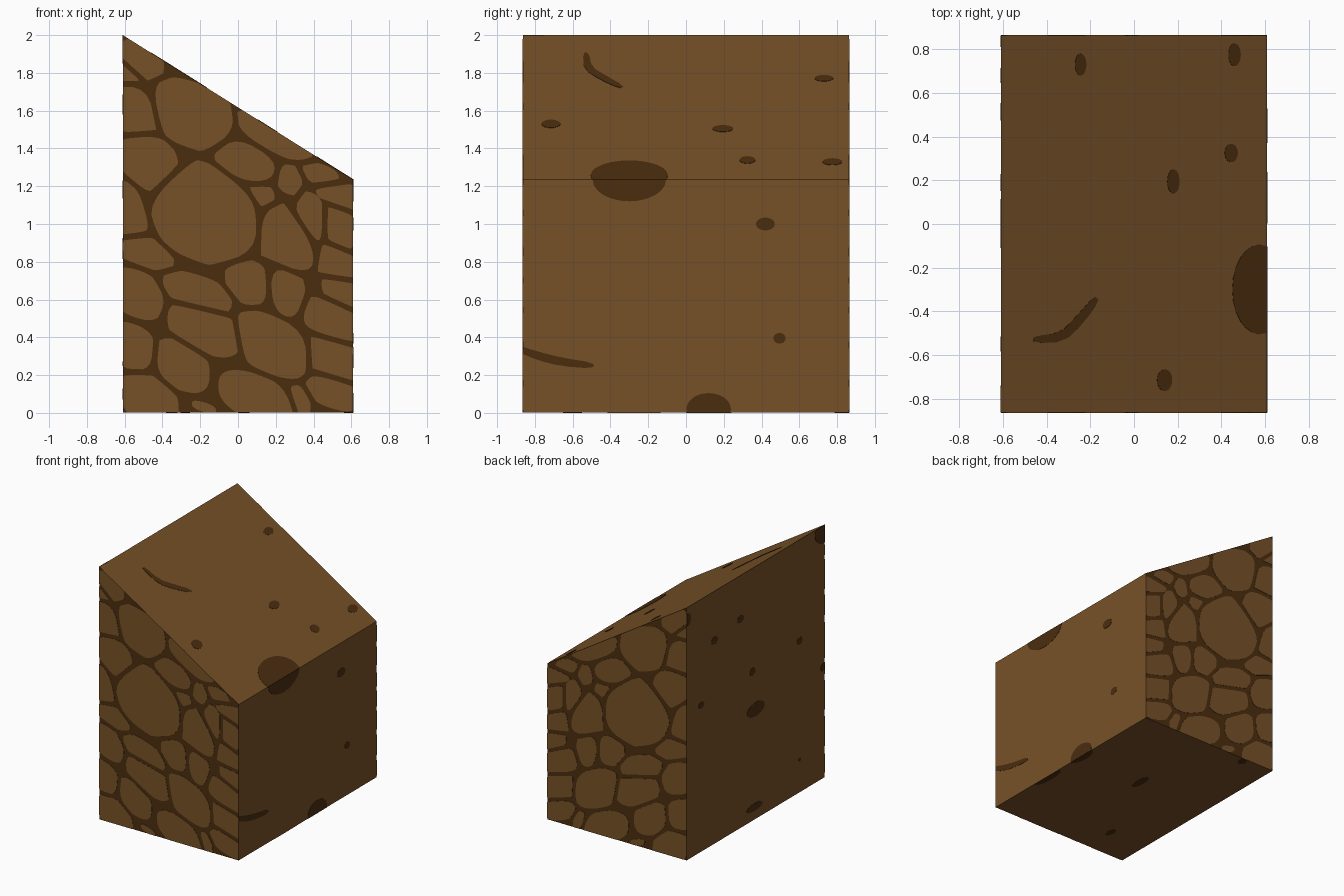
import bpy, bmesh, math
from mathutils import Vector

if "Cube" in bpy.data.objects:
    bpy.data.objects.remove(bpy.data.objects["Cube"])

W, D, LOW, HIGH = 0.61, 0.863, 1.235, 2.0       # half width, half depth, wall heights
MID, SLOPE = (LOW + HIGH) / 2, (LOW - HIGH) / (2 * W)
SKEW, GAP = 0.3, 0.015                          # lean of the stones, half joint width


def material(name, color):
    m = bpy.data.materials.new(name)
    m.diffuse_color = (*color, 1)
    m.use_nodes = True
    m.node_tree.nodes["Principled BSDF"].inputs["Base Color"].default_value = m.diffuse_color
    return m


BROWN = material("earth brown", (0.186, 0.083, 0.0205))
DARK = material("dark mortar", (0.070, 0.027, 0.0048))


def add_object(name, bm, mats):
    bmesh.ops.recalc_face_normals(bm, faces=bm.faces)
    me = bpy.data.meshes.new(name)
    bm.to_mesh(me)
    bm.free()
    for m in mats:
        me.materials.append(m)
    ob = bpy.data.objects.new(name, me)
    bpy.context.collection.objects.link(ob)
    return ob


# ---- 2D outline helpers
def clip(poly, n, limit):
    """Keep the part of poly where n . p <= limit."""
    out = []
    for i, p in enumerate(poly):
        q = poly[(i + 1) % len(poly)]
        dp, dq = n.dot(p) - limit, n.dot(q) - limit
        if dp <= 0:
            out.append(p)
        if dp * dq < 0:
            out.append(p.lerp(q, dp / (dp - dq)))
    return out


def rounded(poly, steps=2):
    for _ in range(steps):
        poly = [p.lerp(poly[(i + 1) % len(poly)], t)
                for i, p in enumerate(poly) for t in (0.25, 0.75)]
    return poly


def oval(x, y, a, b, power=2.0, count=24):
    pts = []
    for i in range(count):
        c, s = math.cos(math.tau * i / count), math.sin(math.tau * i / count)
        pts.append(Vector((x + a * math.copysign(abs(c) ** (2 / power), c),
                           y + b * math.copysign(abs(s) ** (2 / power), s))))
    return pts


def band(path, width):
    """Crack outline following a path, narrower at its ends."""
    pts = [Vector(p) for p in path]
    left, right = [], []
    for i, p in enumerate(pts):
        t = (pts[min(i + 1, len(pts) - 1)] - pts[max(i - 1, 0)]).normalized()
        w = width * (0.35 if i in (0, len(pts) - 1) else 0.5)
        left.append(p + Vector((-t.y, t.x)) * w)
        right.append(p - Vector((-t.y, t.x)) * w)
    return rounded(left + right[::-1], 1)


def box_limits(u, v0, v1):
    return [(Vector((1, 0)), u), (Vector((-1, 0)), u),
            (Vector((0, 1)), v1), (Vector((0, -1)), -v0)]


def plates(name, outlines, limits, origin, u, v, mat):
    """Thin plates on the plane origin + u, v, trimmed to the face limits."""
    origin, u, v = Vector(origin), Vector(u), Vector(v)
    n = u.cross(v).normalized()
    bm = bmesh.new()
    for poly in outlines:
        for ln, lim in limits:
            poly = clip(poly, ln, lim)
        poly = [p for i, p in enumerate(poly) if (p - poly[i - 1]).length > 0.0005]
        if len(poly) < 3:
            continue
        rings = [[bm.verts.new(origin + u * p.x + v * p.y + n * h) for p in poly]
                 for h in (-0.002, 0.002)]
        bm.faces.new(rings[0][::-1])
        bm.faces.new(rings[1])
        for i in range(len(poly)):
            j = (i + 1) % len(poly)
            bm.faces.new((rings[0][i], rings[0][j], rings[1][j], rings[1][i]))
    return add_object(name, bm, [mat])


# ---- sloped block; front and back are mortar coloured
bm = bmesh.new()
ends = [[bm.verts.new((x, y, z)) for x, z in
         ((-W, 0.002), (W, 0.002), (W, LOW), (-W, HIGH))] for y in (-D, D)]
bm.faces.new(ends[0])
bm.faces.new(ends[1][::-1])
for i in range(4):
    j = (i + 1) % 4
    bm.faces.new((ends[0][i], ends[0][j], ends[1][j], ends[1][i]))
bm.normal_update()
for f in bm.faces:
    f.material_index = 1 if abs(f.normal.y) > 0.9 else 0
add_object("sloped_block", bm, [BROWN, DARK])

# ---- cobbles: centre x, centre z, half width, half height
STONES = [
    (-.51, 1.87, .11, .10), (-.60, 1.79, .07, .06), (-.56, 1.62, .13, .15),
    (-.235, 1.575, .225, .18), (-.47, 1.33, .145, .15), (-.18, 1.06, .29, .265),
    (-.60, 1.07, .115, .15), (.045, 1.335, .16, .125), (.13, 1.155, .06, .06),
    (.27, 1.24, .065, .08), (.385, 1.03, .07, .13), (.27, .91, .16, .185),
    (.54, .98, .075, .11), (.55, 1.15, .13, .08), (.44, 1.26, .09, .06),
    (.19, 1.47, .20, .12), (-.50, .855, .15, .09), (-.535, .63, .13, .125),
    (-.215, .64, .17, .10), (.06, .69, .12, .12), (.25, .64, .10, .15),
    (.52, .79, .11, .10), (.55, .65, .10, .08), (-.18, .44, .18, .13),
    (.19, .37, .19, .17), (.49, .49, .15, .11), (-.56, .35, .12, .12),
    (-.30, .25, .14, .13), (.50, .29, .13, .11), (.50, .11, .13, .09),
    (-.47, .07, .145, .13), (.11, .08, .20, .13), (-.18, .03, .06, .03),
    (.33, .06, .05, .10)]


def cobble_outlines():
    """Leaning ovals, cut back from their neighbours to leave a joint."""
    cells = [(Vector((x, z + SKEW * x)), a,
              math.sqrt(max(h * h - (SKEW * a) ** 2, h * h / 4)))
             for x, z, a, h in STONES]
    result = []
    for c, a, b in cells:
        poly = oval(c.x, c.y, a * 1.08, b * 1.08, 2.5)
        for c2, a2, b2 in cells:
            d = c2 - c
            if d.length < 1e-6:
                continue
            e = d.normalized()
            r1 = 1 / math.hypot(e.x / a, e.y / b)
            r2 = 1 / math.hypot(e.x / a2, e.y / b2)
            if d.length > 1.3 * (r1 + r2):
                continue
            n = Vector((e.x / (a * a + a2 * a2), e.y / (b * b + b2 * b2))).normalized()
            poly = clip(poly, n, n.dot(c + d * (r1 / (r1 + r2))) - GAP)
        if len(poly) > 2:
            result.append([Vector((p.x, p.y - SKEW * p.x)) for p in rounded(poly)])
    return result


cobbles = cobble_outlines()
mirrored = [[Vector((-p.x, p.y)) for p in reversed(c)] for c in cobbles]
wall = box_limits(W, 0.002, HIGH)
plates("front_cobbles", cobbles, wall + [(Vector((-SLOPE, 1)), MID)],
       (0, -D, 0), (1, 0, 0), (0, 0, 1), BROWN)
plates("back_cobbles", mirrored, wall + [(Vector((SLOPE, 1)), MID)],
       (0, D, 0), (-1, 0, 0), (0, 0, 1), BROWN)

# ---- dark spots and cracks on the roof slope (x, y)
roof = [oval(*s) for s in (
    (-.245, .73, .026, .05), (.46, .775, .028, .052), (.445, .325, .03, .042),
    (.18, .195, .028, .055), (.14, -.715, .034, .05), (.575, -.30, .125, .205))]
roof.append(band([(-.46, -.53), (-.33, -.52), (-.25, -.44), (-.17, -.34)], 0.045))
plates("roof_spots", roof, box_limits(W, -D, D), (0, 0, MID), (1, 0, SLOPE), (0, 1, 0), DARK)

# ---- right side (y, z)
right = [oval(*s) for s in (
    (-.30, LOW, .195, .115), (.42, 1.0, .05, .034), (.495, .395, .033, .028),
    (.12, .02, .118, .085))]
right.append(band([(-.90, .345), (-.78, .30), (-.66, .27), (-.49, .25)], 0.045))
plates("right_spots", right, box_limits(D, 0.002, LOW), (W, 0, 0), (0, 1, 0), (0, 0, 1), DARK)

# ---- left side (-y, z)
left = [oval(*s) for s in (
    (-.515, 1.61, .04, .03), (-.19, 1.655, .04, .03), (.55, 1.2, .035, .03),
    (-.04, 1.18, .035, .03), (-.68, 1.16, .035, .025), (0, .87, .11, .055),
    (.84, .88, .03, .03), (-.015, .10, .10, .03), (.55, .26, .015, .012),
    (.85, 1.96, .11, .10), (-.85, 1.9, .04, .05))]
plates("left_spots", left, box_limits(D, 0.002, HIGH), (-W, 0, 0), (0, -1, 0), (0, 0, 1), DARK)

# ---- underside (y, x)
base = [oval(*s) for s in (
    (.11, .03, .09, .03), (-.60, -.28, .05, .025), (-.275, .60, .14, .04),
    (.12, .61, .12, .05), (.825, -.35, .04, .03))]
plates("underside_spots", base, [(Vector((1, 0)), D), (Vector((-1, 0)), D),
       (Vector((0, 1)), W), (Vector((0, -1)), W)], (0, 0, 0.002), (0, 1, 0), (1, 0, 0), DARK)
